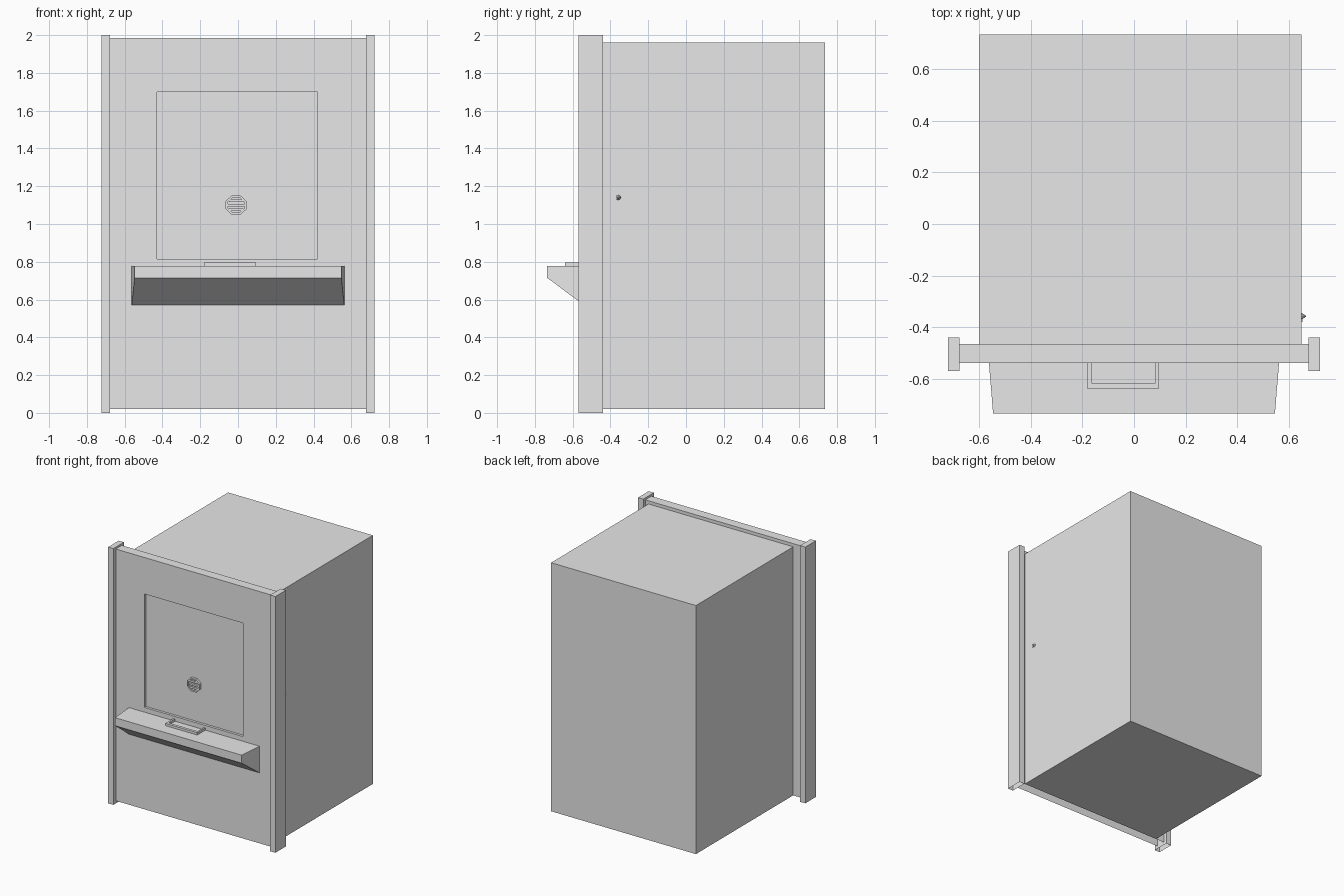
import bpy, bmesh, math
from mathutils import Vector, Matrix

cube = bpy.data.objects.get("Cube")
if cube:
    bpy.data.objects.remove(cube, do_unlink=True)

grey = bpy.data.materials.new("light_grey")
grey.use_nodes = True
COLOUR = (0.8, 0.8, 0.8, 1)
grey.diffuse_color = COLOUR
grey.node_tree.nodes["Principled BSDF"].inputs["Base Color"].default_value = COLOUR


def finish(name, bm):
    mesh = bpy.data.meshes.new(name)
    bm.to_mesh(mesh)
    bm.free()
    mesh.materials.append(grey)
    obj = bpy.data.objects.new(name, mesh)
    bpy.context.collection.objects.link(obj)
    return obj


def add_box(bm, x, y, z, open_bottom=False):
    """Box from (low, high) ranges, optionally without its underside."""
    size = [b - a for a, b in (x, y, z)]
    mid = [(a + b) / 2 for a, b in (x, y, z)]
    verts = bmesh.ops.create_cube(
        bm, size=1, matrix=Matrix.Translation(mid) @ Matrix.Diagonal((*size, 1)))["verts"]
    if open_bottom:
        low = [f for f in {f for v in verts for f in v.link_faces}
               if f.calc_center_median().z < z[0] + 0.001]
        bmesh.ops.delete(bm, geom=low, context="FACES")


def box(name, *ranges, open_bottom=False):
    bm = bmesh.new()
    add_box(bm, *ranges, open_bottom=open_bottom)
    return finish(name, bm)


# Cabinet body, set slightly to one side
box("cabinet_body", (-0.6, 0.65), (-0.465, 0.735), (0.02, 1.96))

# Side posts, open underneath
for side, name in ((-1, "right_post"), (1, "left_post")):
    box(name, sorted((side * 0.677, side * 0.722)), (-0.57, -0.44), (0, 2), open_bottom=True)

# Front plate with a recessed square panel
bm = bmesh.new()
add_box(bm, (-0.68, 0.68), (-0.54, -0.465), (0.02, 1.985), open_bottom=True)
for point, normal in (((-0.43, 0, 0), (1, 0, 0)), ((0.42, 0, 0), (1, 0, 0)),
                      ((0, 0, 0.815), (0, 0, 1)), ((0, 0, 1.7), (0, 0, 1))):
    bmesh.ops.bisect_plane(bm, geom=bm.verts[:] + bm.edges[:] + bm.faces[:],
                           plane_co=point, plane_no=normal)
panel = [f for f in bm.faces if f.normal.y < -0.9
         and (f.calc_center_median() - Vector((0, -0.54, 1.25))).length < 0.1]
new = bmesh.ops.extrude_face_region(bm, geom=panel)["geom"]
bmesh.ops.translate(bm, vec=(0, 0.02, 0), verts=[v for v in new if isinstance(v, bmesh.types.BMVert)])
bmesh.ops.delete(bm, geom=[f for f in panel if f.is_valid], context="FACES")
bmesh.ops.recalc_face_normals(bm, faces=bm.faces[:])
finish("front_plate", bm)

# Round speaker grille: octagonal ring crossed by slats
bm = bmesh.new()
loops = []
for radius, y in ((0.06, -0.52), (0.06, -0.538), (0.047, -0.538), (0.047, -0.52)):
    angles = [math.radians(45 * i + 22.5) for i in range(8)]
    loops.append([bm.verts.new((-0.01 + radius * math.cos(a), y, 1.1 + 0.92 * radius * math.sin(a)))
                  for a in angles])
for a, b in zip(loops, loops[1:]):
    for i in range(8):
        j = (i + 1) % 8
        bm.faces.new((a[i], a[j], b[j], b[i]))
bmesh.ops.recalc_face_normals(bm, faces=bm.faces[:])
for step in (-1, 0, 1):
    z = 1.1 + step * 0.024
    half = 0.045 if step == 0 else 0.038
    add_box(bm, (-0.01 - half, -0.01 + half), (-0.535, -0.52), (z - 0.007, z + 0.007))
finish("speaker_grille", bm)

# Wedge shelf, narrower toward its front
bm = bmesh.new()
profile = ((-0.54, 0.57), (-0.735, 0.715), (-0.735, 0.778), (-0.54, 0.778))
ends = [[bm.verts.new((side * (0.563 if y > -0.6 else 0.547), y, z)) for y, z in profile]
        for side in (-1, 1)]
for end in ends:
    bm.faces.new(end)
for i in range(4):
    j = (i + 1) % 4
    bm.faces.new((ends[0][i], ends[0][j], ends[1][j], ends[1][i]))
bmesh.ops.recalc_face_normals(bm, faces=bm.faces[:])
finish("shelf", bm)

# Raised rim of the tray on the shelf
bm = bmesh.new()
rim = (0.77, 0.796)
add_box(bm, (-0.18, 0.096), (-0.64, -0.618), rim)
add_box(bm, (-0.18, -0.165), (-0.618, -0.54), rim)
add_box(bm, (0.084, 0.096), (-0.618, -0.54), rim)
finish("tray_rim", bm)

# Small side key lock
bm = bmesh.new()
bmesh.ops.create_cone(bm, cap_ends=True, segments=8, radius1=0.014, radius2=0.002, depth=0.018,
                      matrix=Matrix.Translation((0.658, -0.358, 1.14)) @ Matrix.Rotation(math.pi / 2, 4, "Y"))
add_box(bm, (0.648, 0.655), (-0.38, -0.36), (1.132, 1.146))
finish("side_lock", bm)
